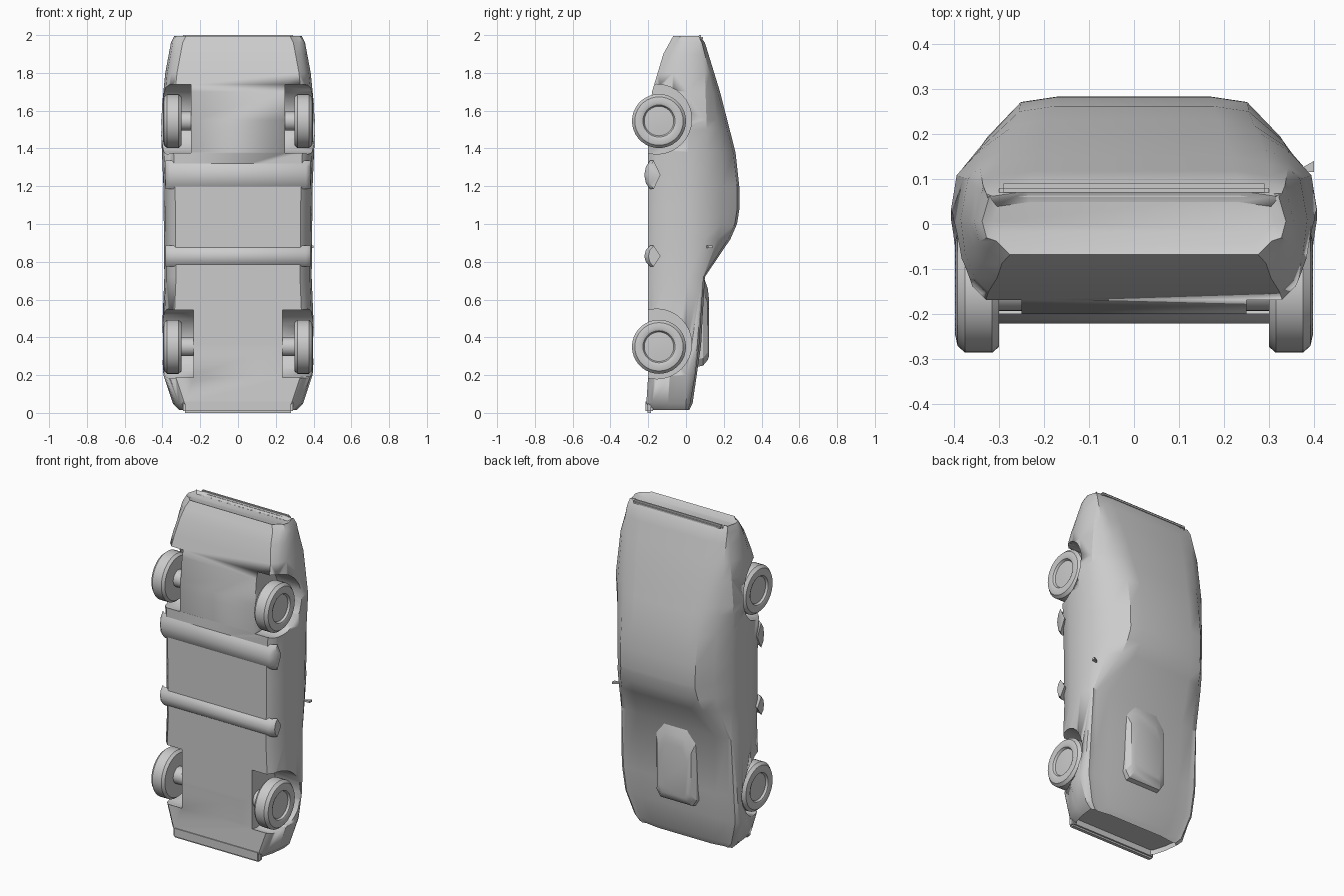
import bpy, bmesh, math
from mathutils import Matrix

if "Cube" in bpy.data.objects:
    bpy.data.objects.remove(bpy.data.objects["Cube"])

grey = bpy.data.materials.new("body_grey")
grey.diffuse_color = (0.6, 0.6, 0.6, 1)
grey.use_nodes = True
grey.node_tree.nodes["Principled BSDF"].inputs["Base Color"].default_value = grey.diffuse_color


def finish(name, bm, angle=35):
    bmesh.ops.recalc_face_normals(bm, faces=bm.faces)
    me = bpy.data.meshes.new(name)
    bm.to_mesh(me)
    bm.free()
    ob = bpy.data.objects.new(name, me)
    bpy.context.collection.objects.link(ob)
    me.materials.append(grey)
    bpy.ops.object.select_all(action='DESELECT')
    bpy.context.view_layer.objects.active = ob
    ob.select_set(True)
    bpy.ops.object.shade_smooth_by_angle(angle=math.radians(angle))
    return ob


def loft(bm, rings):
    rows = [[bm.verts.new(p) for p in r] for r in rings]
    n = len(rows[0])
    for a, b in zip(rows, rows[1:]):
        for i in range(n):
            bm.faces.new((a[i], a[(i + 1) % n], b[(i + 1) % n], b[i]))
    return bm.faces.new(rows[0]), bm.faces.new(rows[-1])


def sample(curve, z):
    """Straight-line value of a (z, value) profile."""
    for (z0, v0), (z1, v1) in zip(curve, curve[1:]):
        if z <= z1:
            return v0 + (v1 - v0) * (z - z0) / (z1 - z0)
    return curve[-1][1]


# Car shell, nose down: side outlines along z
floor = [(0, -0.185), (0.05, -0.21), (0.2, -0.20), (1.5, -0.20), (1.7, -0.18), (1.9, -0.12), (2, -0.065)]
side = [(0, 0.295), (0.05, 0.345), (0.2, 0.395), (0.36, 0.405), (0.72, 0.39), (1.2, 0.395),
        (1.55, 0.41), (1.8, 0.385), (1.96, 0.355), (2, 0.335)]
belt = [(0, 0.0), (0.2, 0.04), (0.36, 0.06), (0.92, 0.10), (1.5, 0.11), (1.8, 0.10), (2, 0.06)]
roof_w = [(0, 0.25), (0.05, 0.29), (0.2, 0.33), (0.72, 0.34), (0.92, 0.275), (1.06, 0.25), (1.38, 0.255), (2, 0.315)]
roof = [(0, 0.01), (0.05, 0.035), (0.36, 0.08), (0.72, 0.10), (0.92, 0.235), (1.0, 0.27),
        (1.08, 0.283), (1.2, 0.282), (1.38, 0.262), (1.7, 0.18), (1.96, 0.10), (2, 0.07)]


def section(z):
    yb, ws, yl, wt, yt = (sample(c, z) for c in (floor, side, belt, roof_w, roof))
    wb, wl = ws - 0.032, ws - 0.016
    half = [(wb - 0.03, yb), (wb, yb + 0.03), (ws - 0.01, yb * 0.45), (ws, 0.1 * yl),
            (wl, yl), ((wl + wt) / 2 + 0.01, (yl + yt) / 2), (wt, yt - 0.012), (wt - 0.08, yt)]
    return [(x, y, z) for x, y in half] + [(-x, y, z) for x, y in reversed(half)]


levels = sorted({0.015, 1.995} | {p[0] for c in (floor, side, belt, roof_w, roof) for p in c if 0.01 < p[0] < 1.99})
bm = bmesh.new()
nose, tail = loft(bm, [section(z) for z in levels])
# Recessed grille and tail panel
for f, depth in ((nose, 0.03), (tail, -0.012)):
    bmesh.ops.inset_individual(bm, faces=[f], thickness=0.025)
    bmesh.ops.translate(bm, verts=f.verts, vec=(0, 0, depth))
body = finish("body_shell", bm, 30)


def cylinder(bm, x0, x1, y, z, r, seg=32):
    m = Matrix.Translation(((x0 + x1) / 2, y, z)) @ Matrix.Rotation(math.pi / 2, 4, 'Y')
    bmesh.ops.create_cone(bm, cap_ends=True, segments=seg, radius1=r, radius2=r,
                          depth=abs(x1 - x0), matrix=m)


# Wheel wells cut through the sides and floor
bm = bmesh.new()
for s in (-1, 1):
    cylinder(bm, s * 0.235, s * 0.5, -0.155, 0.365, 0.185)
    cylinder(bm, s * 0.25, s * 0.5, -0.155, 1.555, 0.185)
cutter = finish("wheel_well_cutter", bm)
cutter.hide_render = True
cutter.hide_viewport = True
mod = body.modifiers.new("wheel_wells", 'BOOLEAN')
mod.operation = 'DIFFERENCE'
mod.solver = 'EXACT'
mod.object = cutter

# Wheels: lathed tyre with a dished hub
tyre = [(0.235, 0.05), (0.30, 0.05), (0.30, 0.13), (0.315, 0.143), (0.375, 0.143), (0.392, 0.128),
        (0.398, 0.10), (0.392, 0.085), (0.38, 0.078), (0.383, 0.03)]
for label, z in (("front", 0.35), ("rear", 1.545)):
    for name, s in (("left", -1), ("right", 1)):
        bm = bmesh.new()
        n = 36
        loft(bm, [[(s * x, -0.143 + r * math.cos(2 * math.pi * i / n),
                    z + r * math.sin(2 * math.pi * i / n)) for i in range(n)] for x, r in tyre])
        finish(f"{label}_{name}_wheel", bm)

# Rounded cross members under the floor
for name, z, hw in (("front_cross_member", 0.83, 0.055), ("rear_cross_member", 1.26, 0.075)):
    bm = bmesh.new()
    prof = [(-hw, -0.19), (-hw * 0.6, -0.212), (0, -0.221), (hw * 0.6, -0.212), (hw, -0.19), (0, -0.15)]
    loft(bm, [[(x, y if abs(x) < 0.37 else y * 0.9, z + d) for d, y in prof]
              for x in (-0.385, -0.36, 0.36, 0.385)])
    finish(name, bm, 50)

# Raised hood scoop
bm = bmesh.new()
rings = []
for y, w, z0, z1 in ((0.04, 0.14, 0.24, 0.74), (0.09, 0.135, 0.25, 0.73),
                     (0.115, 0.115, 0.28, 0.66), (0.122, 0.095, 0.30, 0.60)):
    half = [(w * 0.8, z0), (w, z0 + 0.04), (w, z1 - 0.08), (w * 0.6, z1)]
    rings.append([(x, y, z) for x, z in half] + [(-x, y, z) for x, z in reversed(half)])
loft(bm, rings)
finish("hood_scoop", bm, 25)

# Nose bumper and tail lip
for name, z, y, size in (("nose_bumper", 0.035, -0.195, (0.58, 0.04, 0.07)),
                         ("tail_lip", 1.985, 0.075, (0.60, 0.03, 0.03))):
    bm = bmesh.new()
    bmesh.ops.create_cube(bm, size=1, matrix=Matrix.Translation((0, y, z)) @ Matrix.Diagonal((*size, 1)))
    bmesh.ops.bevel(bm, geom=bm.edges[:], offset=0.01, segments=2, affect='EDGES')
    finish(name, bm)

# Single side mirror
bm = bmesh.new()
loft(bm, [[(x, y + dy, 0.88 + dz) for dy, dz in ((-h, -0.006), (h, -0.006), (h, 0.006), (-h, 0.006))]
          for x, y, h in ((0.35, 0.10, 0.006), (0.375, 0.12, 0.006), (0.40, 0.128, 0.012))])
finish("side_mirror", bm)
